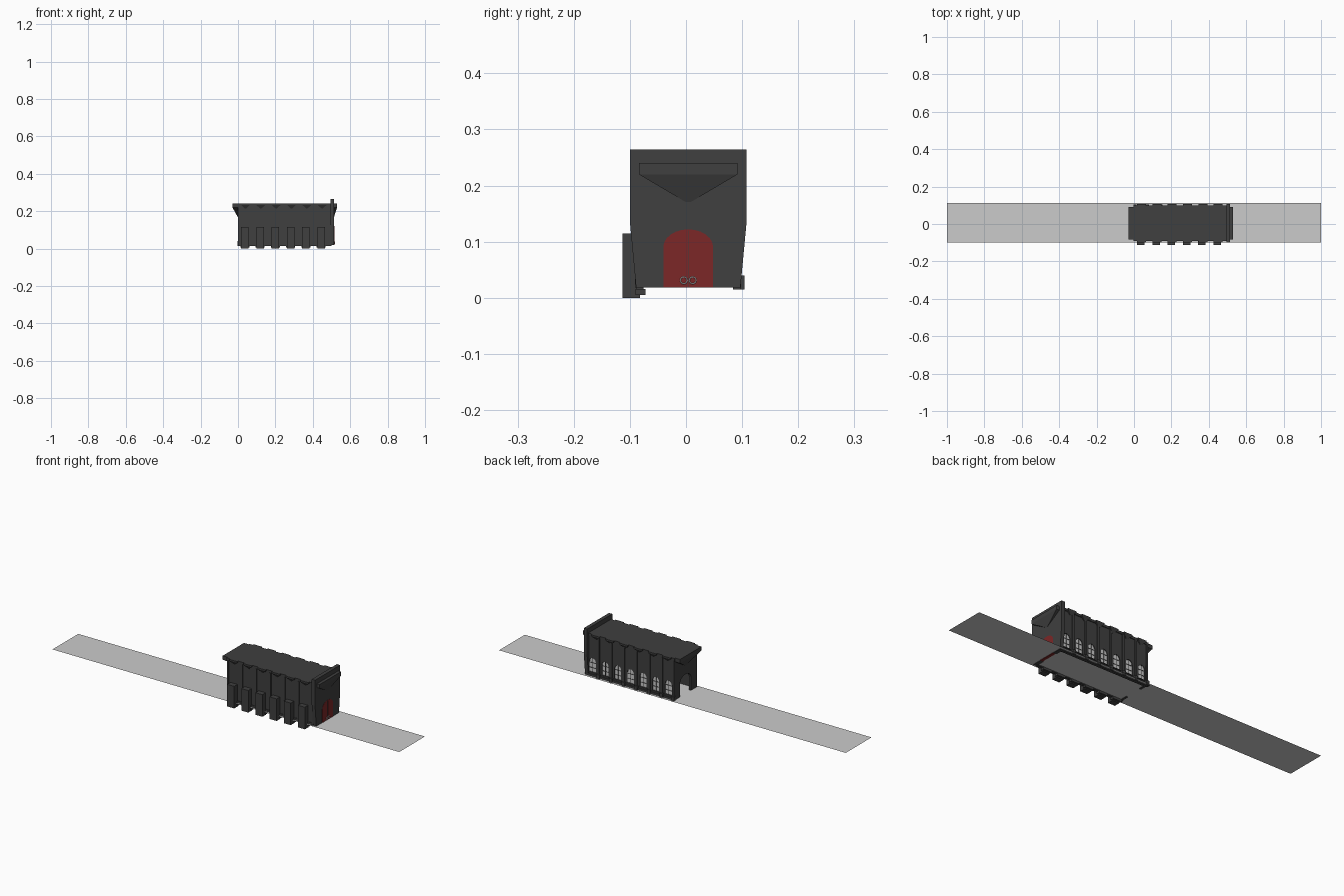
import bpy, bmesh, math
from mathutils import Vector

if "Cube" in bpy.data.objects:
    bpy.data.objects.remove(bpy.data.objects["Cube"])

CY = 0.004          # centre line of the hall in y
Z0, ZT = 0.018, 0.24


def material(name, col):
    m = bpy.data.materials.new(name)
    m.diffuse_color = (*col, 1)
    m.use_nodes = True
    m.node_tree.nodes["Principled BSDF"].inputs["Base Color"].default_value = m.diffuse_color
    return m


DARK = material("dark_stone", (0.05, 0.05, 0.05))
RED = material("red_door", (0.2, 0.02, 0.02))
PALE = material("pale_glass", (0.7, 0.7, 0.7))


def finish(name, bm, mat):
    bmesh.ops.recalc_face_normals(bm, faces=bm.faces)
    me = bpy.data.meshes.new(name)
    bm.to_mesh(me)
    bm.free()
    ob = bpy.data.objects.new(name, me)
    bpy.context.collection.objects.link(ob)
    if mat:
        me.materials.append(mat)
    return ob


def hull(name, pts, mat=DARK):
    bm = bmesh.new()
    for p in pts:
        bm.verts.new(p)
    bmesh.ops.convex_hull(bm, input=bm.verts[:])
    return finish(name, bm, mat)


def box(name, x0, x1, y0, y1, z0, z1, mat=DARK):
    return hull(name, [(x, y, z) for x in (x0, x1) for y in (y0, y1) for z in (z0, z1)], mat)


def prism(name, pts, axis, lo, hi, mat=DARK):
    """Extrude a (u, z) outline along x or y."""
    bm = bmesh.new()
    d = Vector((hi - lo, 0, 0)) if axis == 'x' else Vector((0, hi - lo, 0))
    vs = [bm.verts.new((lo, u, z) if axis == 'x' else (u, lo, z)) for u, z in pts]
    f = bm.faces.new(vs)
    ext = bmesh.ops.extrude_face_region(bm, geom=[f], use_keep_orig=True)
    bmesh.ops.translate(bm, vec=d, verts=[g for g in ext["geom"] if isinstance(g, bmesh.types.BMVert)])
    return finish(name, bm, mat)


def arch(c, half, z0, spring, rise, n=12):
    pts = [(c - half, z0)]
    for i in range(n + 1):
        a = math.pi * (1 - i / n)
        pts.append((c + half * math.cos(a), spring + rise * math.sin(a)))
    return pts + [(c + half, z0)]


# ground strip
bm = bmesh.new()
bm.faces.new([bm.verts.new(p) for p in ((-1, -.1, .02), (1, -.1, .02), (1, .112, .02), (-1, .112, .02))])
finish("ground_strip", bm, None)

# roof and front wall
box("roof", -0.002, 0.50, CY - .094, CY + .094, ZT - .012, ZT)
box("front_wall", 0, 0.50, CY - .09, CY - .08, Z0, ZT - .012)

# end walls with an arched doorway cut from the bottom edge
door = arch(CY, .0445, Z0, .09, .032)


def end_wall(name, x0, x1, foot, head, top):
    outline = door + [(CY + foot, Z0), (CY + head, .13), (CY + head, top),
                      (CY - head, top), (CY - head, .13), (CY - foot, Z0)]
    prism(name, outline, 'x', x0, x1)


end_wall("door_facade", .495, .514, .093, .1035, .264)
end_wall("open_end_wall", 0, .012, .09, .0905, ZT - .005)

# overhanging pointed corbels at both ends
for name, xi, xo, low in (("door_corbel", .513, .53, .168), ("open_end_corbel", .001, -.03, .165)):
    pts = [(x, CY + s * .088, z) for x in (xi, xo) for s in (-1, 1) for z in (.22, ZT)]
    hull(name, pts + [(xi, CY, low)])

# red double door with seam and ring handles
prism("door_leaves", door, 'x', .50, .515, RED)
box("door_seam", .515, .5155, CY - .0005, CY + .0005, Z0, .12)
for s in (-1, 1):
    bpy.ops.mesh.primitive_torus_add(major_radius=.006, minor_radius=.0011, major_segments=16,
                                     minor_segments=6, location=(.5165, CY + s * .008, .031),
                                     rotation=(0, math.pi / 2, 0))
    ring = bpy.context.object
    ring.name = "door_handle"
    ring.data.materials.append(PALE)
    bpy.ops.object.shade_smooth_by_angle()

# back wall with seven arched windows
yb = CY + .09
wall = box("back_wall", 0, 0.50, yb - .01, yb, Z0, ZT - .012)
for i in range(7):
    x = .035 + .073 * i
    cut = prism("window_cutter", arch(x, .019, .04, .092, .021), 'y', yb - .006, yb + .02)
    mod = wall.modifiers.new("window", 'BOOLEAN')
    mod.operation, mod.solver, mod.object = 'DIFFERENCE', 'EXACT', cut
    cut.hide_render = True
    cut.hide_set(True)
    prism("window_glass", arch(x, .0185, .0405, .092, .0205), 'y', yb - .0062, yb - .003, PALE)
    box("window_mullion", x - .001, x + .001, yb - .004, yb - .001, .04, .112)
    for z in (.062, .088):
        box("window_bar", x - .0188, x + .0188, yb - .004, yb - .001, z - .001, z + .001)
    box("window_sill", x - .022, x + .022, yb - .002, yb + .004, .036, .04)

# back pilasters with stepped feet, and the plinth
box("back_plinth", 0, .5, yb - .01, yb + .004, Z0 - .003, .03)
for i in range(8):
    x = max(.0055, .035 + .073 * (i - .5))
    if x < .495:
        box("back_pilaster", x - .005, x + .005, yb - .002, yb + .005, Z0, .228)
        box("back_pilaster_foot", x - .009, x + .009, yb - .004, yb + .010, Z0 - .003, .04)

# front pilasters, buttress blocks and their feet
yf = CY - .09
box("front_plinth", 0, .5, yf - .003, yf + .01, Z0 - .003, .03)
for i in range(7):
    x = .004 + .0815 * i
    if x < .495:
        box("front_pilaster", x - .004, x + .004, yf - .005, yf + .002, Z0, .228)
for i in range(6):
    x = .037 + .0815 * i
    box("buttress_block", x - .02, x + .02, -.113, -.082, 0, .115)
    box("buttress_foot", x - .024, x + .024, -.09, -.072, .005, .016)

# pointed eave brackets on both long sides
for s in (-1, 1):
    for i in range(6):
        x = .04 + .082 * i
        pts = [(x + t * .024, CY + s * y, z) for t in (-1, 1) for y in (.089, .102) for z in (.233, ZT)]
        hull("eave_bracket", pts + [(x, CY + s * .089, .212)])
